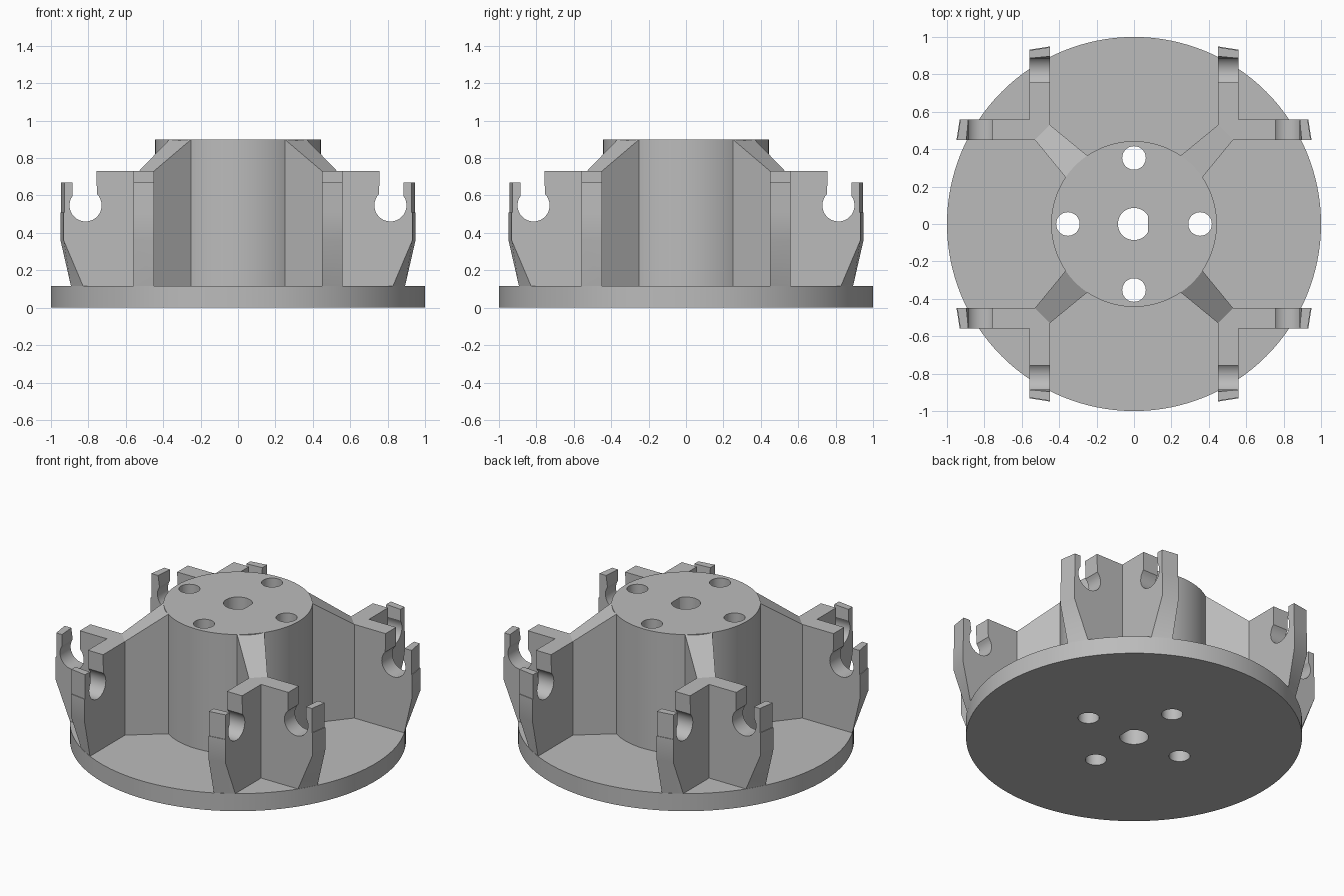
import bpy
import bmesh
from math import pi, cos, sin, radians
from mathutils import Matrix, Vector

cube = bpy.data.objects.get("Cube")
if cube:
    bpy.data.objects.remove(cube, do_unlink=True)

GREY = (0.5, 0.5, 0.5, 1.0)
grey = bpy.data.materials.new("light_grey")
grey.use_nodes = True
grey.diffuse_color = GREY
grey.node_tree.nodes["Principled BSDF"].inputs["Base Color"].default_value = GREY

DISC_TOP, HUB_TOP, ARM_TOP = 0.115, 0.9, 0.73
INNER, OUTER = 0.45, 0.56          # arm wall thickness range


def loft(name, rings, matrix=Matrix()):
    """Solid between successive rings of points, capped at both ends."""
    bm = bmesh.new()
    loops = [[bm.verts.new(matrix @ Vector(p)) for p in ring] for ring in rings]
    n = len(loops[0])
    for a, b in zip(loops, loops[1:]):
        for i in range(n):
            j = (i + 1) % n
            bm.faces.new((a[i], a[j], b[j], b[i]))
    bm.faces.new(loops[0])
    bm.faces.new(loops[-1])
    bmesh.ops.recalc_face_normals(bm, faces=bm.faces)
    mesh = bpy.data.meshes.new(name)
    bm.to_mesh(mesh)
    bm.free()
    mesh.materials.append(grey)
    obj = bpy.data.objects.new(name, mesh)
    bpy.context.collection.objects.link(obj)
    return obj


def circle(r, z, n, x=0, y=0, flat=None):
    pts = []
    for i in range(n):
        px = r * cos(2 * pi * i / n)
        if flat is not None:
            px = min(px, flat)
        pts.append((x + px, y + r * sin(2 * pi * i / n), z))
    return pts


def smooth(obj):
    bpy.ops.object.select_all(action="DESELECT")
    obj.select_set(True)
    bpy.context.view_layer.objects.active = obj
    bpy.ops.object.shade_smooth_by_angle(angle=radians(25))


# Flanged hub: disc and central boss as one stepped solid
hub = loft("flanged_hub", [circle(1, 0, 128), circle(1, DISC_TOP, 128),
                           circle(0.443, DISC_TOP, 128), circle(0.443, HUB_TOP, 128)])

# D-shaped shaft bore and four bolt holes
cutters = [loft("bore_cutter", [circle(0.086, z, 48, flat=0.075) for z in (-0.1, 1)])]
for k in range(4):
    x, y = 0.353 * cos(k * pi / 2), 0.353 * sin(k * pi / 2)
    cutters.append(loft("bolt_cutter", [circle(0.063, z, 40, x, y) for z in (-0.1, 1)]))
for cutter in cutters:
    cutter.hide_render = True
    mod = hub.modifiers.new("hole", "BOOLEAN")
    mod.operation = "DIFFERENCE"
    mod.solver = "EXACT"
    mod.object = cutter
    bpy.context.view_layer.objects.active = hub
    bpy.ops.object.modifier_apply(modifier=mod.name)
    bpy.data.objects.remove(cutter, do_unlink=True)
smooth(hub)


def arm_profile(y, start, foot, tip, prong):
    """Side outline of a clip arm with a round snap socket."""
    pts = [(start, DISC_TOP - 0.01), (foot, DISC_TOP - 0.01), (foot, DISC_TOP),
           (tip, 0.36), (tip, 0.51), (tip - 0.004, 0.51), (tip - 0.004, 0.67),
           (prong, 0.67)]
    for i in range(25):                     # socket arc, open at the top
        a = radians(35 - i * 260 / 24)
        pts.append((0.815 + 0.086 * cos(a), 0.547 + 0.086 * sin(a)))
    pts += [(0.757, ARM_TOP), (start, ARM_TOP)]
    return [(x, y, z) for x, z in pts]


# Clip arms, mitred in pairs at the corners, and the sloped ribs behind them
swap = Matrix(((0, 1, 0, 0), (1, 0, 0, 0), (0, 0, 1, 0), (0, 0, 0, 1)))
corners = ["back_left", "back_right", "front_right", "front_left"]
for k, corner in enumerate(corners):
    turn = Matrix.Rotation(k * pi / 2, 4, "Z")
    for side, flip in (("a", Matrix()), ("b", swap)):
        arm = loft(f"clip_arm_{corner}_{side}",
                   [arm_profile(INNER, INNER, 0.893, 0.949, 0.896),
                    arm_profile(OUTER, OUTER, 0.828, 0.932, 0.886)], turn @ flip)
        smooth(arm)
    plan = [(0.25, 0.366), (0.366, 0.25), (0.53, 0.45), (0.45, 0.53)]
    tops = (HUB_TOP, HUB_TOP, ARM_TOP, ARM_TOP)
    loft(f"rib_{corner}", [[(x, y, DISC_TOP - 0.01) for x, y in plan],
                           [(x, y, z) for (x, y), z in zip(plan, tops)]], turn)
